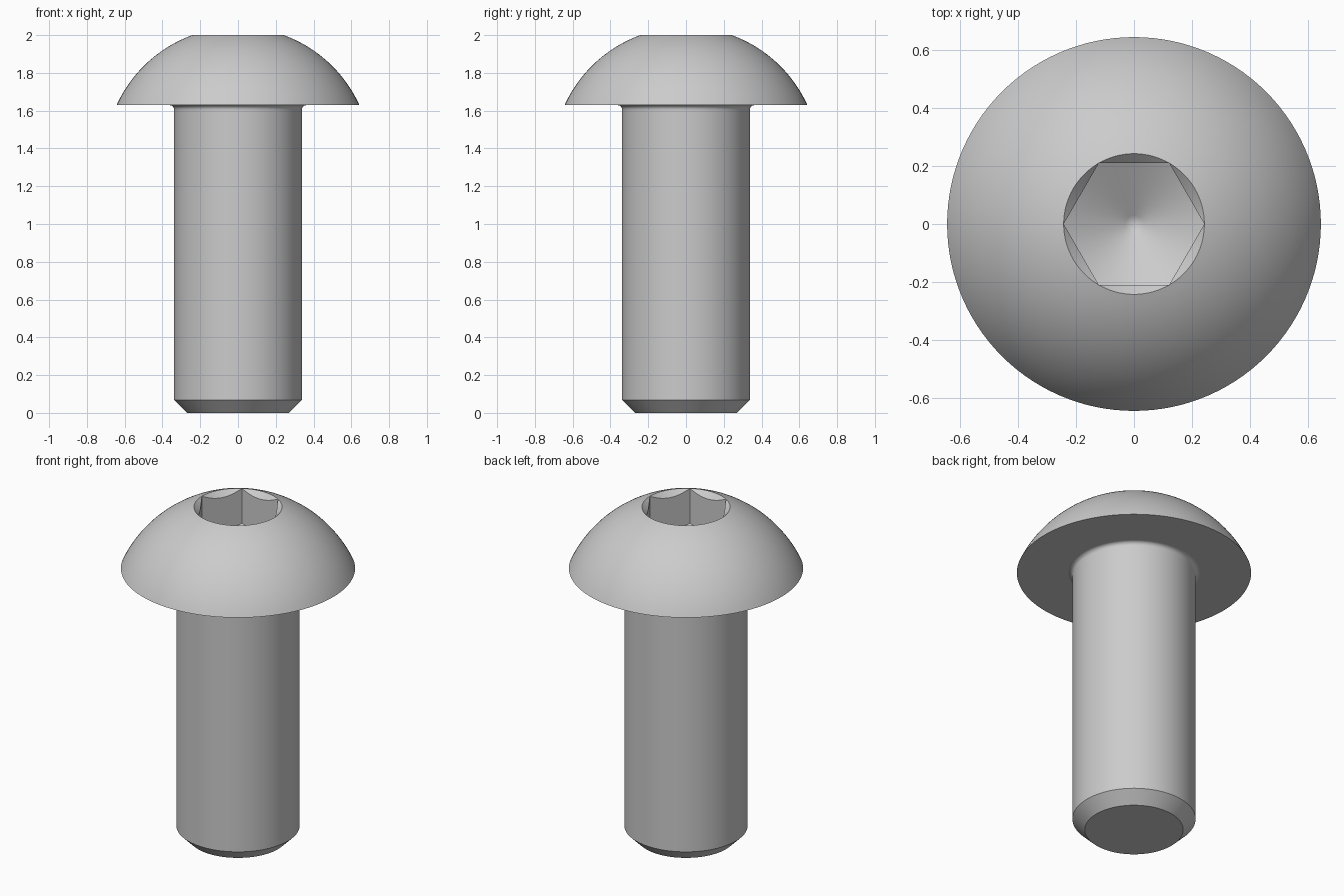
import bpy
import bmesh
from math import sin, cos, tan, pi, radians, atan2, hypot

cube = bpy.data.objects.get("Cube")
if cube:
    bpy.data.objects.remove(cube, do_unlink=True)

SEGMENTS = 120
TOP = 2.0
HEAD_BASE = 1.629
HEAD_R = 0.643
SHANK_R = 0.338
FILLET = 0.024
RIM_R = 0.242                      # socket corner radius
FLAT_R = RIM_R * cos(pi / 6)       # socket flat distance
SOCKET_DEPTH = 0.212

steel = bpy.data.materials.new("grey steel")
steel.use_nodes = True
colour = (0.6, 0.6, 0.6, 1)
steel.diffuse_color = colour
steel.node_tree.nodes["Principled BSDF"].inputs["Base Color"].default_value = colour


def lathe(name, rings):
    """Skin rings around z; each ring maps an angle to (radius, height)."""
    bm = bmesh.new()
    angles = [2 * pi * j / SEGMENTS for j in range(SEGMENTS)]
    rows = []
    for ring in rings:
        row = []
        for a in angles:
            r, z = ring(a)
            row.append(bm.verts.new((r * cos(a), r * sin(a), z)))
        rows.append(row)
    for low, high in zip(rows, rows[1:]):
        for j in range(SEGMENTS):
            k = (j + 1) % SEGMENTS
            bm.faces.new((low[j], low[k], high[k], high[j]))
    bmesh.ops.remove_doubles(bm, verts=bm.verts, dist=1e-5)
    mesh = bpy.data.meshes.new(name)
    bm.to_mesh(mesh)
    bm.free()
    mesh.materials.append(steel)
    obj = bpy.data.objects.new(name, mesh)
    bpy.context.collection.objects.link(obj)
    bpy.ops.object.select_all(action='DESELECT')
    obj.select_set(True)
    bpy.context.view_layer.objects.active = obj
    bpy.ops.object.shade_smooth_by_angle(angle=radians(25))
    return obj


def circle(r, z):
    return lambda a: (r, z)


# Shank: chamfered tip, straight cylinder, small fillet under the head
shank = [circle(0, 0), circle(0.27, 0), circle(SHANK_R, 0.068),
         circle(SHANK_R, HEAD_BASE - 1.5 * FILLET)]
for i in range(9):
    t = i / 8 * pi / 2
    shank.append(circle(SHANK_R + FILLET * (1 - cos(t)),
                        HEAD_BASE - FILLET * (1 - sin(t))))
lathe("shank", shank)

# Head: flat underside and a spherical dome centred on the axis
centre = ((RIM_R ** 2 + TOP ** 2) - (HEAD_R ** 2 + HEAD_BASE ** 2)) / (2 * (TOP - HEAD_BASE))
dome_r = hypot(HEAD_R, HEAD_BASE - centre)
start = atan2(HEAD_BASE - centre, HEAD_R)
end = atan2(TOP - centre, RIM_R)
head = [circle(SHANK_R + FILLET, HEAD_BASE)]
for i in range(25):
    t = start + (end - start) * i / 24
    head.append(circle(dome_r * cos(t), centre + dome_r * sin(t)))
lathe("button_head", head)


# Hex socket: conical lead-in, six flat walls, conical floor
def hex_r(a):
    return FLAT_R / cos(a % (pi / 3) - pi / 6)


def lead_in(a):
    return hex_r(a), TOP - (RIM_R - hex_r(a))


SLOPE = tan(pi / 6)
APEX = TOP - SOCKET_DEPTH - RIM_R * SLOPE


def floor_ring(scale):
    return lambda a: (hex_r(a) * scale, APEX + hex_r(a) * scale * SLOPE)


lathe("hex_socket", [circle(RIM_R, TOP), lead_in, floor_ring(1), floor_ring(0.5),
                     circle(0.03, APEX + 0.03 * SLOPE), circle(0, APEX)])
